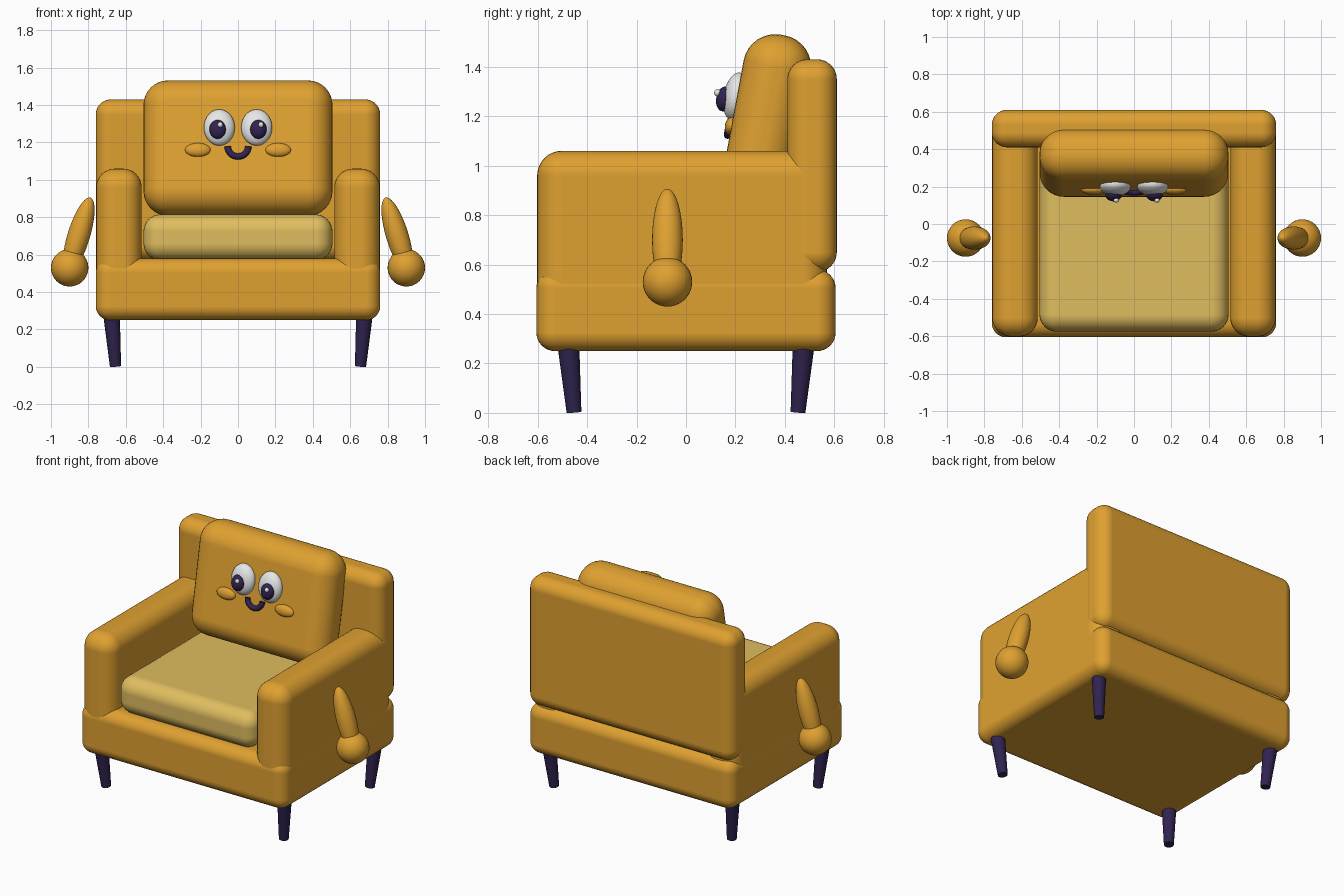
import bpy
import math
from mathutils import Vector

cube = bpy.data.objects.get("Cube")
if cube:
    bpy.data.objects.remove(cube, do_unlink=True)


def material(name, rgb):
    m = bpy.data.materials.new(name)
    m.use_nodes = True
    m.diffuse_color = (*rgb, 1)
    m.node_tree.nodes["Principled BSDF"].inputs["Base Color"].default_value = (*rgb, 1)
    return m


ORANGE = material("orange fabric", (0.74, 0.355, 0.03))
CREAM = material("cream fabric", (0.74, 0.51, 0.115))
NAVY = material("dark purple", (0.03, 0.017, 0.08))
WHITE = material("eye white", (0.85, 0.85, 0.85))
LEAN = math.radians(-10.5)


def finish(name, mat):
    ob = bpy.context.object
    ob.name = name
    ob.data.name = name
    ob.data.materials.append(mat)
    return ob


def soft_box(name, mat, low, high, radius, lean=0):
    """Rounded block between two corners, optionally leaning back."""
    low, high = Vector(low), Vector(high)
    bpy.ops.mesh.primitive_cube_add(size=1, location=(low + high) / 2)
    ob = finish(name, mat)
    for v in ob.data.vertices:
        v.co *= (high - low)
    ob.rotation_euler.x = lean
    bpy.ops.object.shade_smooth()
    bev = ob.modifiers.new("soft edges", "BEVEL")
    bev.width = radius
    bev.segments = 8
    bev.harden_normals = True
    return ob


def ball(name, mat, centre, radii, rot=(0, 0, 0)):
    bpy.ops.mesh.primitive_uv_sphere_add(segments=32, ring_count=20, radius=1,
                                         location=centre, rotation=rot)
    ob = finish(name, mat)
    ob.scale = radii
    bpy.ops.object.shade_smooth()
    return ob


def face_y(z):
    """Depth of the leaning pillow's front at a height."""
    return 0.188 + (z - 1.17) * math.tan(-LEAN)


# Upholstered body
soft_box("base", ORANGE, (-0.76, -0.605, 0.25), (0.76, 0.605, 0.58), 0.075)
soft_box("backrest", ORANGE, (-0.76, 0.41, 0.57), (0.76, 0.61, 1.43), 0.08)
soft_box("seat_cushion", CREAM, (-0.505, -0.575, 0.57), (0.505, 0.4, 0.815), 0.09)
soft_box("back_pillow", ORANGE, (-0.505, 0.188, 0.806), (0.505, 0.464, 1.534), 0.13, LEAN)

for side, s in (("left", 1), ("right", -1)):
    # Armrest
    inner, outer = sorted((s * 0.515, s * 0.758))
    soft_box(side + "_armrest", ORANGE, (inner, -0.602, 0.36), (outer, 0.57, 1.06), 0.1)

    # Little arm and hand
    ball(side + "_arm", ORANGE, (s * 0.852, -0.075, 0.7), (0.06, 0.062, 0.215),
         (0, -s * math.radians(17), 0))
    ball(side + "_hand", ORANGE, (s * 0.9, -0.075, 0.53), (0.1, 0.1, 0.1))

    # Tapered, slightly splayed legs
    for end, e in (("front", -1), ("back", 1)):
        top = Vector((s * 0.677, e * 0.477, 0.29))
        foot = Vector((s * 0.655, e * 0.453, 0.003))
        axis = top - foot
        bpy.ops.mesh.primitive_cone_add(vertices=24, radius1=0.03, radius2=0.045,
                                        depth=axis.length, location=(top + foot) / 2,
                                        rotation=axis.to_track_quat("Z", "Y").to_euler())
        finish(f"{end}_{side}_leg", NAVY)
        bpy.ops.object.shade_smooth_by_angle()

    # Eye, pupil, glint and cheek
    ball(side + "_eye", WHITE, (s * 0.1, face_y(1.28) - 0.007, 1.28),
         (0.083, 0.05, 0.098), (LEAN, 0, 0))
    px = s * 0.109
    ball(side + "_pupil", NAVY, (px, 0.155, 1.27), (0.044, 0.033, 0.051), (LEAN, 0, 0))
    ball(side + "_glint", WHITE, (px + 0.014, 0.127, 1.295), (0.014, 0.013, 0.015))
    ball(side + "_cheek", ORANGE, (s * 0.215, face_y(1.16) - 0.003, 1.16),
         (0.068, 0.026, 0.037), (LEAN, 0, 0))

# Smile: tube along a half circle
curve = bpy.data.curves.new("smile", "CURVE")
curve.dimensions = "3D"
curve.bevel_depth = 0.017
curve.bevel_resolution = 4
curve.use_fill_caps = True
steps = 20
line = curve.splines.new("POLY")
line.points.add(steps)
for i, p in enumerate(line.points):
    a = math.pi * (1 + i / steps)
    z = 1.178 + 0.053 * math.sin(a)
    p.co = (0.055 * math.cos(a), face_y(z) - 0.01, z, 1)
line.use_smooth = True
curve.materials.append(NAVY)
smile = bpy.data.objects.new("smile", curve)
bpy.context.collection.objects.link(smile)
